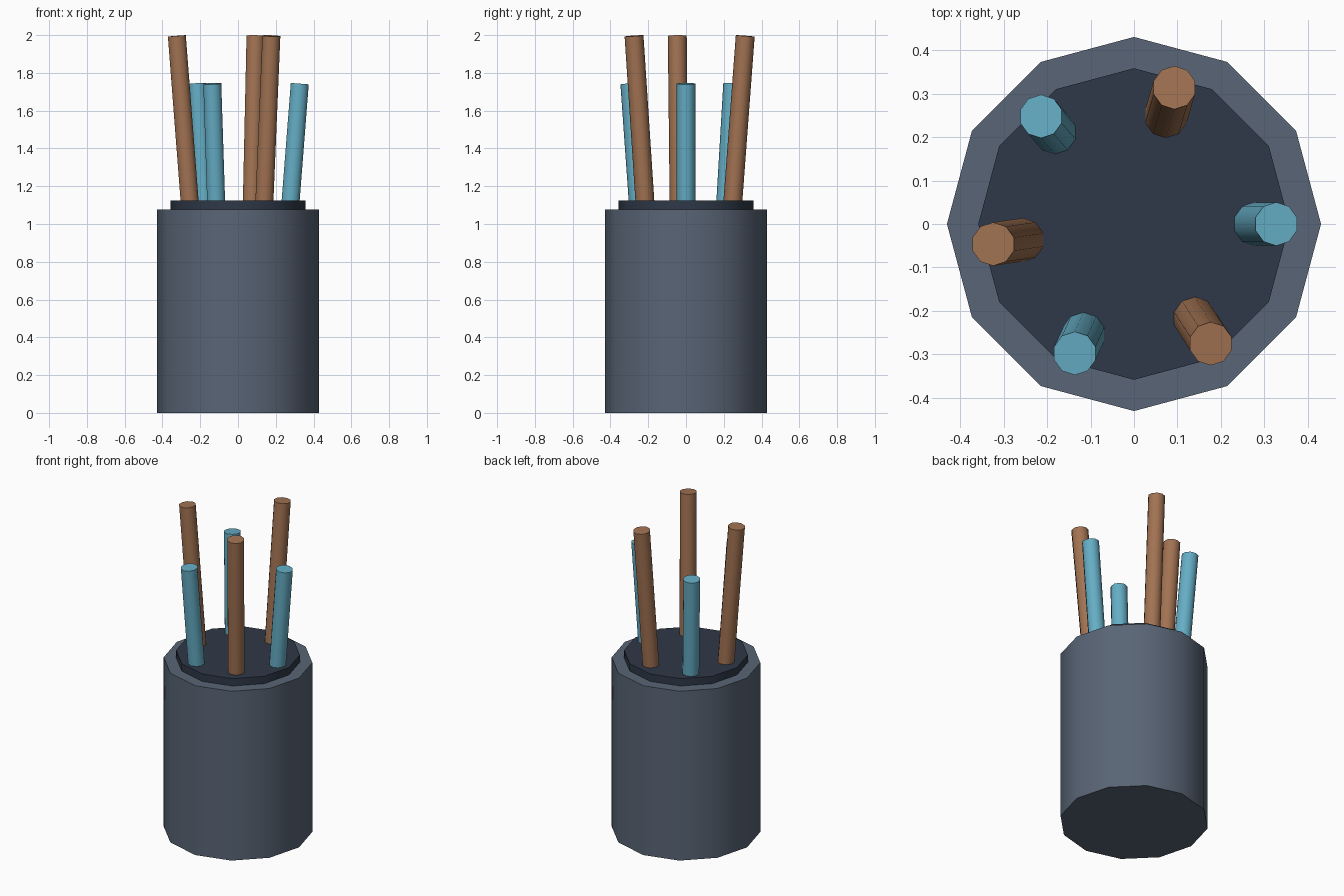
import bpy
from math import cos, sin, radians
from mathutils import Vector

if "Cube" in bpy.data.objects:
    bpy.data.objects.remove(bpy.data.objects["Cube"])


def material(name, rgb):
    m = bpy.data.materials.new(name)
    m.diffuse_color = (*rgb, 1)
    m.use_nodes = True
    m.node_tree.nodes["Principled BSDF"].inputs["Base Color"].default_value = m.diffuse_color
    return m


SLATE = material("slate", (0.10, 0.13, 0.18))
DARK = material("dark_slate", (0.028, 0.04, 0.065))
TEAL = material("teal", (0.13, 0.42, 0.56))
BROWN = material("brown", (0.36, 0.17, 0.085))


def rod(name, bottom, top, radius, sides, mat):
    """Cylinder running between two points."""
    bottom, top = Vector(bottom), Vector(top)
    axis = top - bottom
    lean = Vector((0, 0, 1)).rotation_difference(axis).to_euler()
    bpy.ops.mesh.primitive_cylinder_add(vertices=sides, radius=radius, depth=axis.length,
                                        location=(bottom + top) / 2, rotation=lean)
    ob = bpy.context.object
    ob.name = name
    ob.data.materials.append(mat)
    bpy.ops.object.shade_smooth_by_angle(angle=radians(40))
    return ob


# Cup body and the dark disc that fills its mouth
rod("cup", (0, 0, 0), (0, 0, 1.077), 0.43, 12, SLATE)
rod("cup_mouth", (0, 0, 1.03), (0, 0, 1.124), 0.358, 12, DARK)

# Six sticks leaning outward, one radian apart, alternating short and tall
LENGTH, TIP_RADIUS, SLOPE = 1.0, 0.327, 0.078
for i in range(6):
    tall = i % 2
    z = 1.996 if tall else 1.743
    r = TIP_RADIUS - SLOPE * LENGTH
    c, s = cos(-i), sin(-i)
    rod(f"{'tall' if tall else 'short'}_stick_{i + 1}",
        (r * c, r * s, z - LENGTH), (TIP_RADIUS * c, TIP_RADIUS * s, z),
        0.05, 10, BROWN if tall else TEAL)
